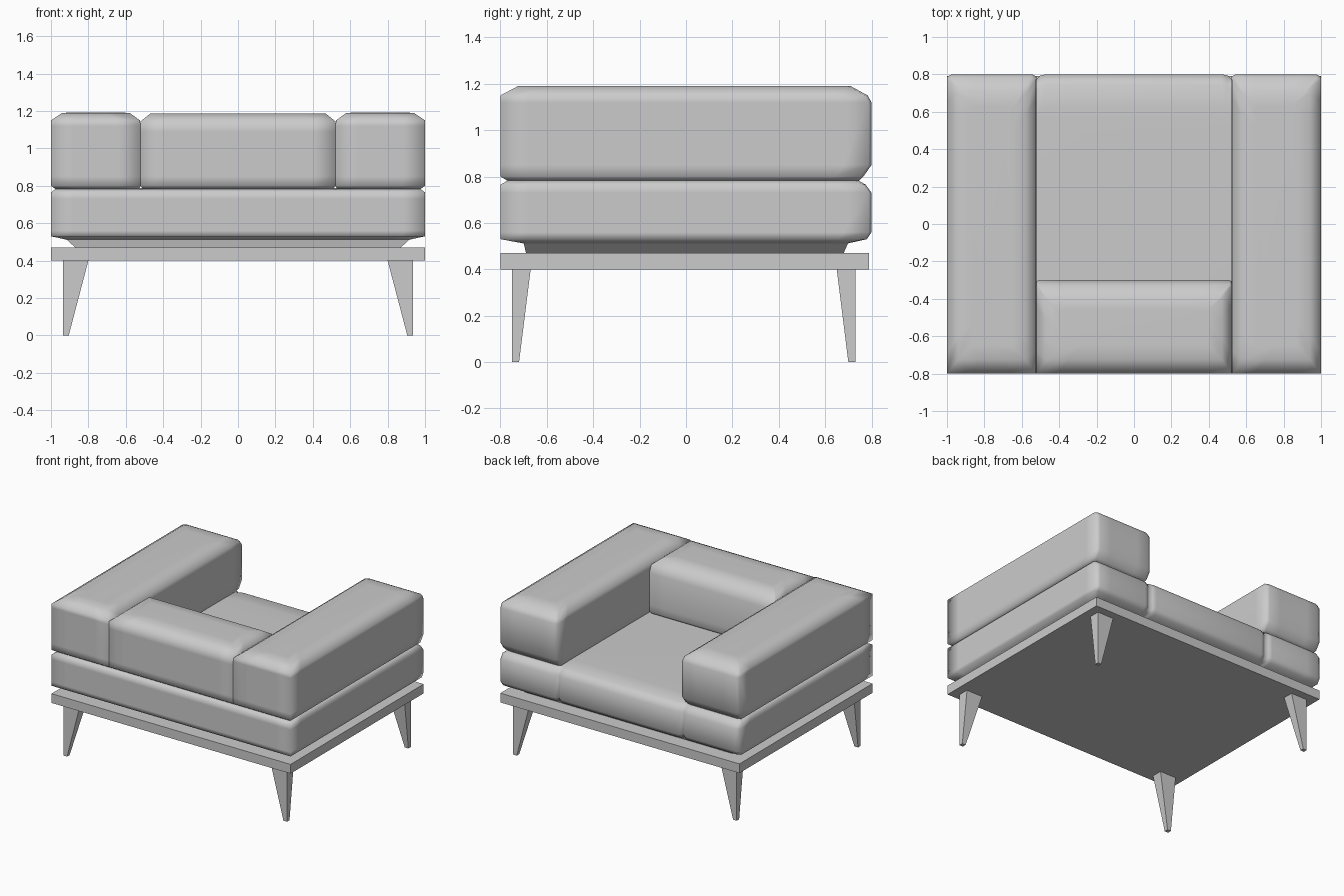
import bpy, bmesh

if "Cube" in bpy.data.objects:
    bpy.data.objects.remove(bpy.data.objects["Cube"])


def loft(name, loops, smooth=False, mirror=False):
    """Skin a stack of matching point loops and cap both ends."""
    bm = bmesh.new()
    rings = [[bm.verts.new(p) for p in loop] for loop in loops]
    n = len(rings[0])
    for a, b in zip(rings, rings[1:]):
        for i in range(n):
            j = (i + 1) % n
            bm.faces.new((a[i], a[j], b[j], b[i]))
    bm.faces.new(rings[0][::-1])
    bm.faces.new(rings[-1])
    bmesh.ops.recalc_face_normals(bm, faces=bm.faces)
    for f in bm.faces:
        f.smooth = smooth
    me = bpy.data.meshes.new(name)
    bm.to_mesh(me)
    bm.free()
    ob = bpy.data.objects.new(name, me)
    bpy.context.collection.objects.link(ob)
    if mirror:
        ob.modifiers.new("Mirror", 'MIRROR').use_mirror_merge = False
    return ob


def rect(z, x0, x1, y0, y1):
    return [(x0, y0, z), (x1, y0, z), (x1, y1, z), (x0, y1, z)]


def pad(z, x0, x1, y0, y1, seams=(), c=0.025):
    """Cushion outline: support points near corners, clipped rear corners, rear seams."""
    s = 0.12
    pts = [(x0, y0), (x0 + s, y0), (x1 - s, y0), (x1, y0), (x1, y0 + s),
           (x1, y1 - s), (x1, y1 - c / 2), (x1 - c, y1), (x1 - s, y1)]
    for x in seams:
        pts += [(x + .05, y1), (x + .02, y1 - .006), (x, y1 - .025),
                (x - .02, y1 - .006), (x - .05, y1)]
    pts += [(x0 + s, y1), (x0 + c, y1), (x0, y1 - c / 2), (x0, y1 - s), (x0, y0 + s)]
    return [(x, y, z) for x, y in pts]


# Base slab
loft("base_frame", [rect(.40, -1, 1, -.8, .79), rect(.47, -1, 1, -.8, .79)])

# Tapered legs with vertical outer faces
loft("front_legs", [rect(0, .905, .935, -.75, -.72), rect(.4, .80, .935, -.75, -.67)], mirror=True)
loft("rear_legs", [rect(0, .905, .935, .70, .73), rect(.4, .80, .935, .65, .73)], mirror=True)

# Plinth under the cushions
loft("plinth", [rect(.47, -.87, .87, -.69, .68), rect(.515, -.92, .92, -.70, .70)])

# Lower cushion layer, including the seat
lower = [(.508, .90, -.68, .68), (.53, 1, -.8, .78), (.56, 1, -.8, .80), (.73, 1, -.8, .80),
         (.765, 1, -.8, .775), (.782, .975, -.77, .745), (.787, .85, -.65, .62)]
loft("seat_cushion", [pad(z, -x, x, a, b, (.52, -.52)) for z, x, a, b in lower], smooth=True)

# Arm cushions: z, inner x, outer x, front y, rear y
arm = [(.782, .53, .975, -.77, .745), (.80, .52, 1, -.8, .765), (.85, .52, 1, -.8, .80),
       (1.12, .52, 1, -.8, .80), (1.15, .525, 1, -.8, .783), (1.19, .58, .94, -.725, .71),
       (1.191, .65, .87, -.65, .63)]
loft("arm_cushions", [pad(*r) for r in arm], smooth=True, mirror=True)

# Backrest cushion: z, half width, front y, inner y
back = [(.782, .51, -.77, -.31), (.80, .52, -.8, -.30), (.85, .52, -.8, -.30),
        (1.09, .52, -.8, -.30), (1.145, .52, -.8, -.325), (1.185, .47, -.725, -.39),
        (1.187, .40, -.65, -.46)]
loft("backrest_cushion", [pad(z, -x, x, a, b, c=.01) for z, x, a, b in back], smooth=True)
